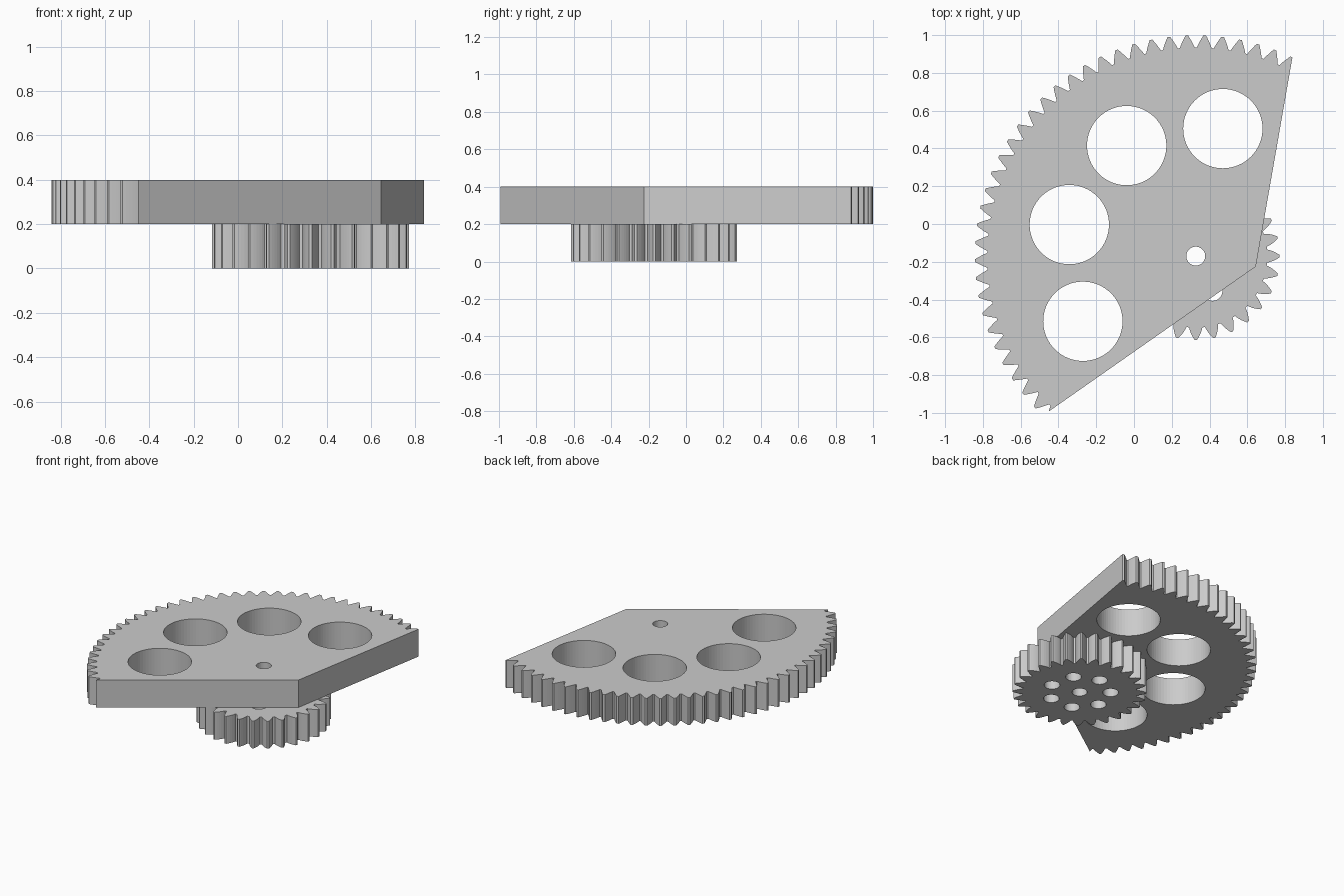
import bpy, bmesh
from math import cos, sin, tan, acos, pi, radians, sqrt
from mathutils import Vector

cube = bpy.data.objects.get("Cube")
if cube:
    bpy.data.objects.remove(cube, do_unlink=True)

CENTRE = Vector((0.327, -0.17))
MODULE = 0.0296
PRESSURE = radians(28)
THICK = 0.2

grey = bpy.data.materials.new("plain_grey")
grey.use_nodes = True
colour = (0.6, 0.6, 0.6, 1)
grey.diffuse_color = colour
grey.node_tree.nodes["Principled BSDF"].inputs["Base Color"].default_value = colour


def polar(radius, angle, origin=CENTRE):
    return origin + Vector((cos(angle), sin(angle))) * radius


def circle(centre, radius, count=64):
    return [polar(radius, 2 * pi * i / count, centre) for i in range(count)]


def gear_outline(teeth, steps=5):
    """Involute gear outline with one tooth pointing to the front."""
    pitch = MODULE * teeth / 2
    base = pitch * cos(PRESSURE)
    root, tip = pitch - 1.2 * MODULE, pitch + MODULE

    def half_angle(r):
        a = acos(min(1, base / r))
        return pi / (2 * teeth) + (tan(PRESSURE) - PRESSURE) - (tan(a) - a)

    radii = [root + (tip - root) * i / steps for i in range(steps + 1)]
    points = []
    for t in range(teeth):
        mid = -pi / 2 + 2 * pi * t / teeth
        points += [polar(r, mid - half_angle(r)) for r in radii]
        points += [polar(r, mid + half_angle(r)) for r in reversed(radii)]
    return points


def clip(points, start, end):
    """Keep the part of an outline on the left of the line start-end."""
    normal = Vector((start.y - end.y, end.x - start.x))
    kept = []
    for i, b in enumerate(points):
        a = points[i - 1]
        da, db = (a - start).dot(normal), (b - start).dot(normal)
        if da * db < 0:
            kept.append(a.lerp(b, da / (da - db)))
        if db >= 0:
            kept.append(b)
    return kept


def plate(name, outlines, bottom):
    """Extrude an outline, with holes, into a solid plate."""
    curve = bpy.data.curves.new(name, "CURVE")
    curve.dimensions = "2D"
    curve.fill_mode = "BOTH"
    curve.extrude = THICK / 2
    for points in outlines:
        spline = curve.splines.new("POLY")
        spline.points.add(len(points) - 1)
        for slot, p in zip(spline.points, points):
            slot.co = (p.x, p.y, 0, 1)
        spline.use_cyclic_u = True
    obj = bpy.data.objects.new(name, curve)
    bpy.context.collection.objects.link(obj)
    bpy.ops.object.select_all(action="DESELECT")
    obj.select_set(True)
    bpy.context.view_layer.objects.active = obj
    bpy.ops.object.convert(target="MESH")
    obj = bpy.context.object
    obj.name = name
    bm = bmesh.new()
    bm.from_mesh(obj.data)
    bmesh.ops.remove_doubles(bm, verts=bm.verts, dist=1e-5)
    bmesh.ops.translate(bm, verts=bm.verts, vec=(0, 0, bottom + THICK / 2))
    bmesh.ops.recalc_face_normals(bm, faces=bm.faces)
    for face in bm.faces:
        face.smooth = False
    bm.to_mesh(obj.data)
    bm.free()
    obj.data.materials.clear()
    obj.data.materials.append(grey)
    return obj


bore = circle(CENTRE, 0.05)

# Small gear underneath, with a ring of seven holes
ring = [circle(polar(0.205, pi / 2 + 2 * pi * i / 7), 0.052) for i in range(7)]
plate("small_gear", [gear_outline(28), bore] + ring, 0)

# Large toothed sector on top, with four lightening holes
apex = Vector((0.645, -0.225))
sector = clip(gear_outline(77), apex, Vector((0.84, 0.89)))
sector = clip(sector, Vector((-0.455, -0.995)), apex)
windows = [circle(polar(0.69, radians(78 + 44 * i)), 0.21) for i in range(4)]
plate("gear_sector", [sector, bore] + windows, THICK)
